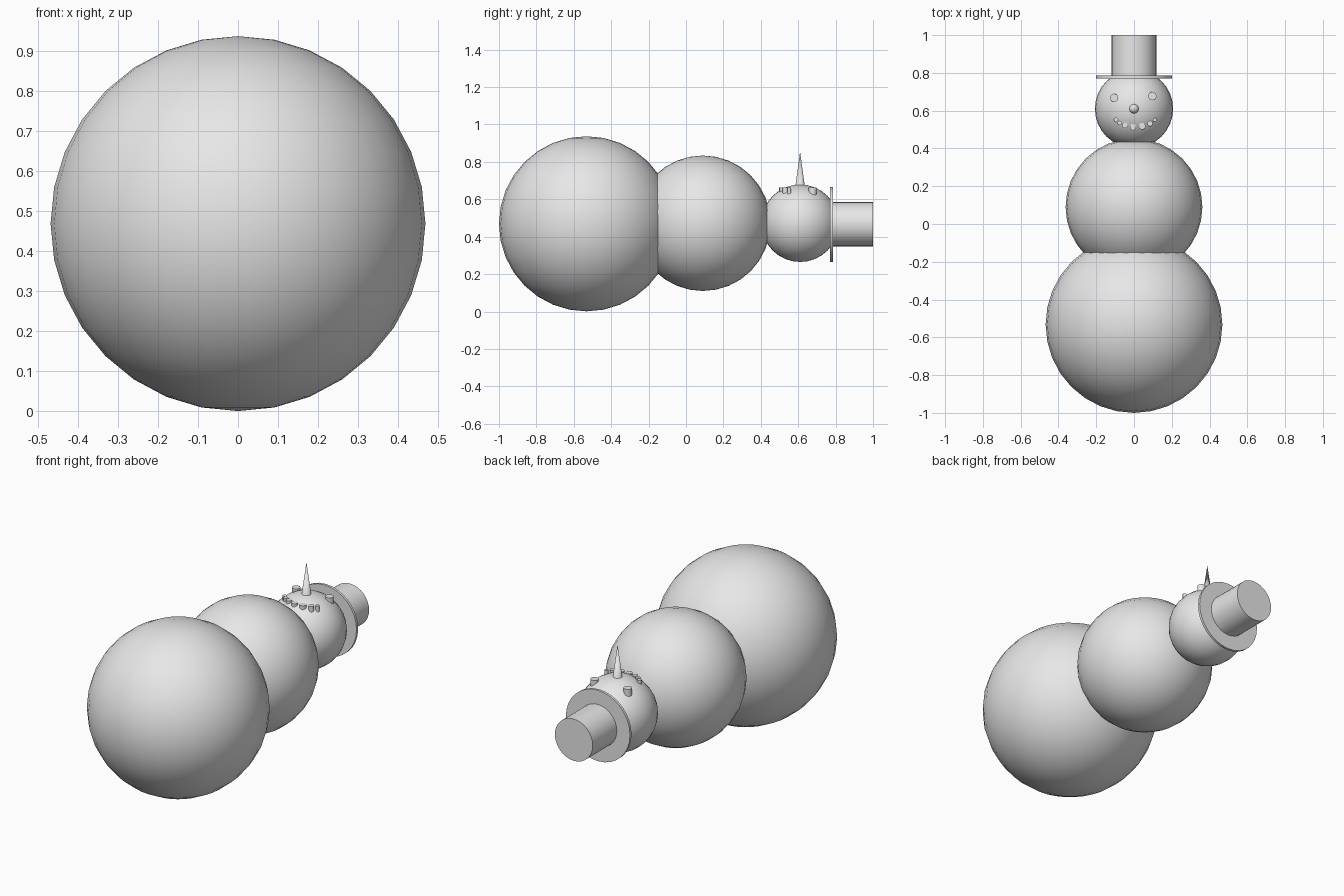
import bpy, math

cube = bpy.data.objects.get("Cube")
if cube:
    bpy.data.objects.remove(cube, do_unlink=True)

GREY = (0.8, 0.8, 0.8, 1.0)
snow = bpy.data.materials.new("plain grey")
snow.use_nodes = True
snow.diffuse_color = GREY
snow.node_tree.nodes["Principled BSDF"].inputs["Base Color"].default_value = GREY

AXIS_Z = 0.47                       # height of the body's long axis
ALONG_Y = (-math.pi / 2, 0, 0)      # turns a cylinder to lie along +y


def finish(name):
    ob = bpy.context.object
    ob.name = name
    ob.data.materials.append(snow)
    bpy.ops.object.shade_smooth_by_angle(angle=math.radians(35))
    return ob


def ball(name, y, z, r):
    bpy.ops.mesh.primitive_uv_sphere_add(segments=32, ring_count=16, radius=r, location=(0, y, z))
    finish(name)


def cylinder(name, r, depth, loc, rot=(0, 0, 0), sides=32):
    bpy.ops.mesh.primitive_cylinder_add(vertices=sides, radius=r, depth=depth, location=loc, rotation=rot)
    finish(name)


# Three snowballs lying in a row
ball("lower_body", -0.532, 0.469, 0.468)
ball("upper_body", 0.09, 0.472, 0.362)
ball("head", 0.61, 0.472, 0.207)

# Top hat
cylinder("hat_brim", 0.2, 0.014, (0, 0.778, 0.465), ALONG_Y)
cylinder("hat_crown", 0.118, 0.225, (0, 0.8875, 0.467), ALONG_Y)

# Pointed nose
bpy.ops.mesh.primitive_cone_add(vertices=32, radius1=0.03, depth=0.22, location=(0, 0.61, 0.745))
finish("nose")

# Button eyes
for side, x, y in (("right", -0.105, 0.668), ("left", 0.097, 0.677)):
    cylinder(side + "_eye", 0.022, 0.04, (x, y, 0.643), sides=16)

# Smile of small buttons
smile = ((-0.095, 0.552, 0.012), (-0.075, 0.535, 0.012), (-0.048, 0.522, 0.015),
         (-0.005, 0.513, 0.017), (0.043, 0.518, 0.018), (0.085, 0.532, 0.015),
         (0.11, 0.552, 0.01))
for i, (x, y, r) in enumerate(smile):
    cylinder(f"mouth_button_{i + 1}", r, 0.04, (x, y, 0.643), sides=16)
